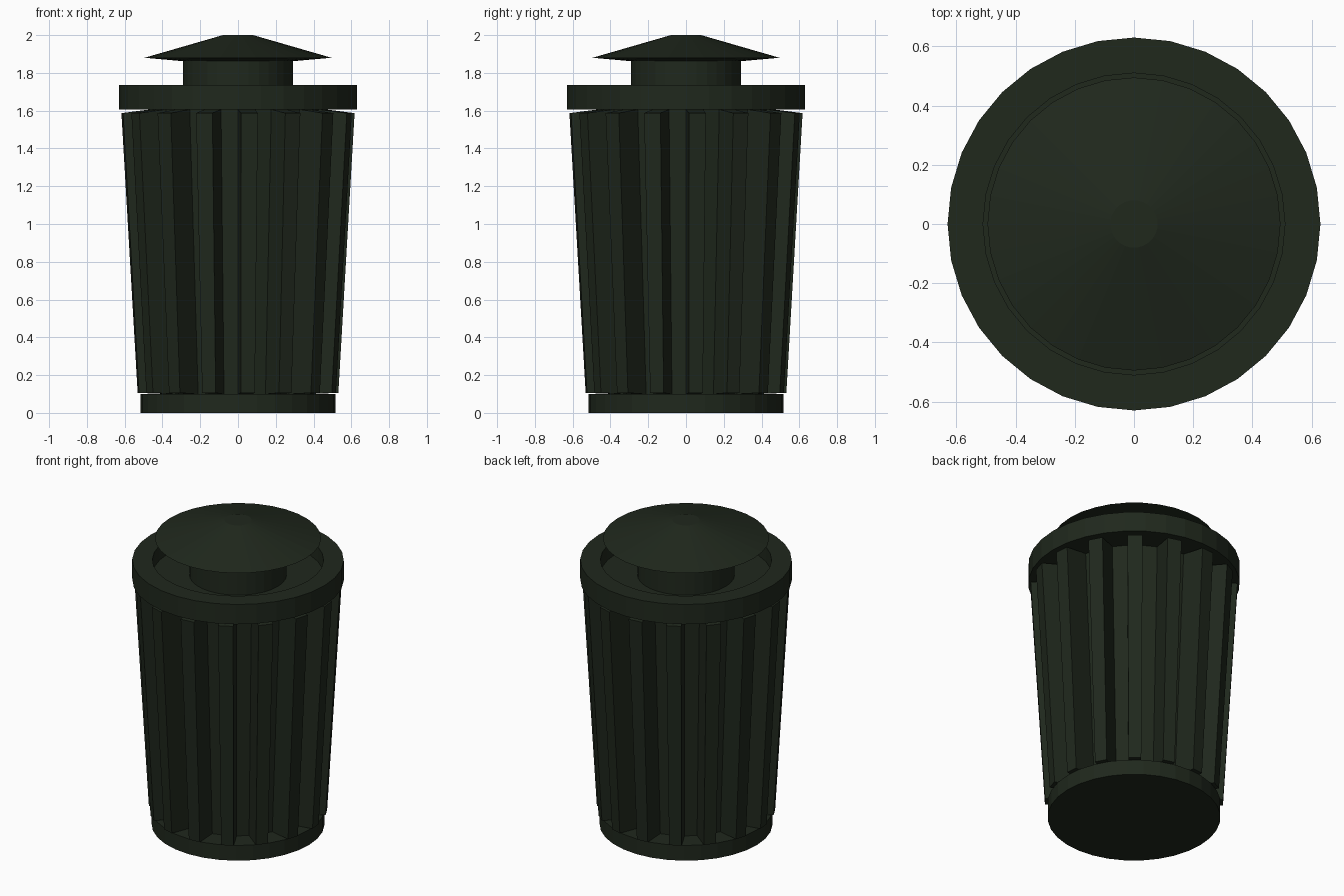
import bpy, bmesh
from math import sin, cos, tau
from mathutils import Vector

if "Cube" in bpy.data.objects:
    bpy.data.objects.remove(bpy.data.objects["Cube"])

SIDES = 32

green = bpy.data.materials.new("dark_green_paint")
green.diffuse_color = (0.014, 0.021, 0.012, 1)
green.use_nodes = True
green.node_tree.nodes["Principled BSDF"].inputs["Base Color"].default_value = green.diffuse_color


def lathe(profile, closed=False):
    """Spin (radius, z) points round z; open profiles get end caps."""
    bm = bmesh.new()
    rings = [[bm.verts.new((r * cos(tau * i / SIDES), r * sin(tau * i / SIDES), z))
              for i in range(SIDES)] for r, z in profile]
    pairs = list(zip(rings, rings[1:]))
    if closed:
        pairs.append((rings[-1], rings[0]))
    for a, b in pairs:
        for i in range(SIDES):
            j = (i + 1) % SIDES
            bm.faces.new((a[i], a[j], b[j], b[i]))
    if not closed:
        bm.faces.new(rings[0][::-1])
        bm.faces.new(rings[-1])
    return bm


def finish(bm, name):
    bmesh.ops.recalc_face_normals(bm, faces=bm.faces[:])
    mesh = bpy.data.meshes.new(name)
    bm.to_mesh(mesh)
    bm.free()
    mesh.materials.append(green)
    obj = bpy.data.objects.new(name, mesh)
    bpy.context.collection.objects.link(obj)
    return obj


# Round foot
finish(lathe([(0.515, 0), (0.515, 0.1)]), "base")

# Tapered body: every other side face is pulled outwards into a slat
bm = lathe([(0.38, 0.1), (0.46, 1.607)])
bm.faces.ensure_lookup_table()
alternate = [bm.faces[i] for i in range(0, SIDES, 2)]
slats = bmesh.ops.extrude_discrete_faces(bm, faces=alternate)["faces"]
for face in slats:
    centre = face.calc_center_median()
    out = Vector((centre.x, centre.y, 0)).normalized()
    for v in face.verts:
        top = v.co.z > 0.8
        v.co += out * (0.158 if top else 0.152)
        v.co.z += -0.02 if top else 0.006
finish(bm, "slatted_body")

# Rim with a sunken floor inside
finish(lathe([(0.46, 1.607), (0.63, 1.607), (0.63, 1.737),
              (0.51, 1.737), (0.51, 1.64)]), "rim")

# Neck and overhanging rain lid
finish(lathe([(0.29, 1.635), (0.29, 1.863)]), "neck")
finish(lathe([(0.28, 1.861), (0.495, 1.88), (0.08, 2.0)]), "lid")
